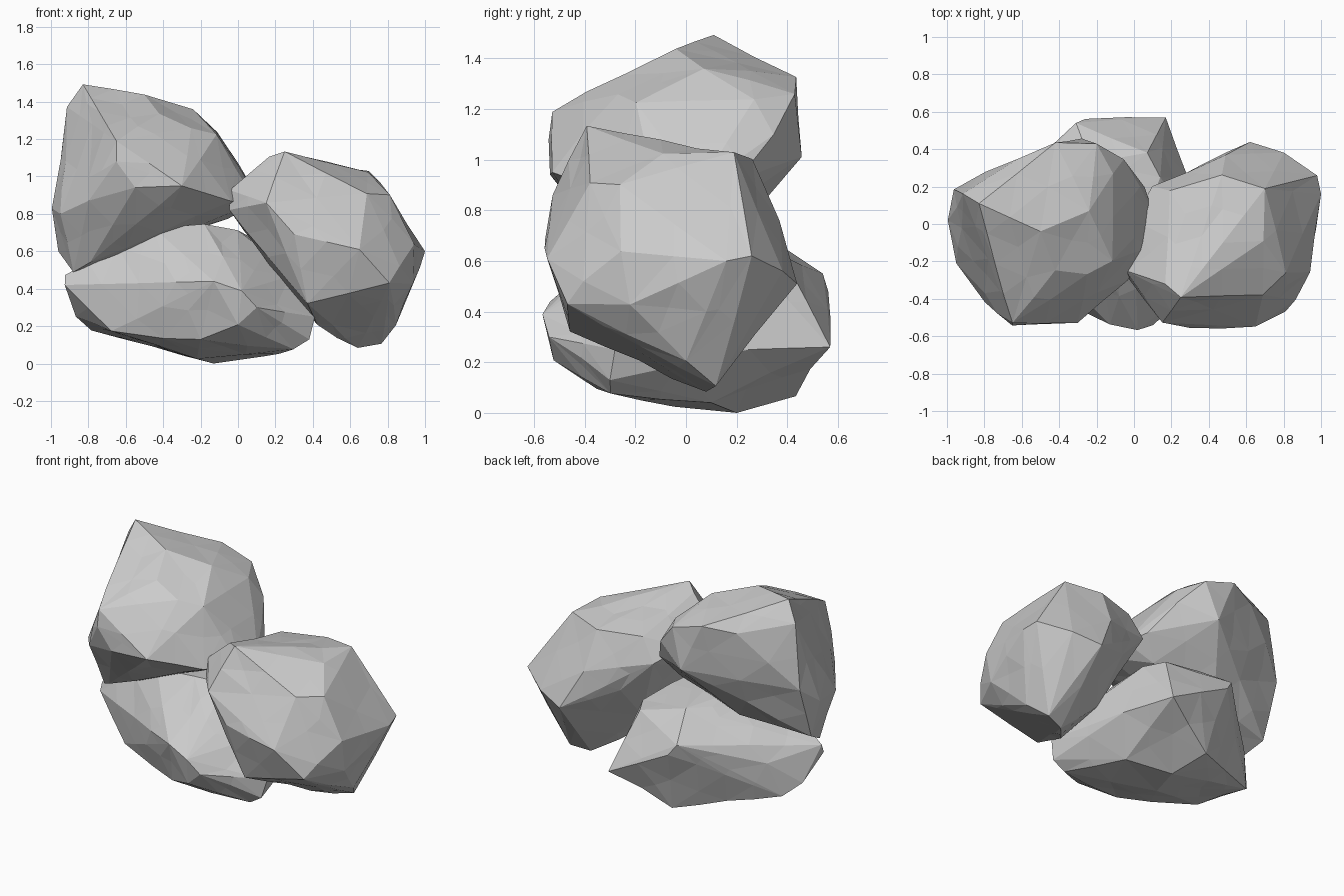
import bpy, bmesh, random
from mathutils import Vector, noise


def rock(name, corners, seed):
    """Chipped boulder: convex hull of its main corners, with slightly uneven faces."""
    random.seed(seed)
    bm = bmesh.new()
    for c in corners:
        bm.verts.new(c)
    bmesh.ops.convex_hull(bm, input=bm.verts[:])
    loose = [v for v in bm.verts if not v.link_faces]
    bmesh.ops.delete(bm, geom=loose, context='VERTS')
    bmesh.ops.dissolve_limit(bm, angle_limit=0.12, verts=bm.verts[:], edges=bm.edges[:])
    bmesh.ops.triangulate(bm, faces=bm.faces[:])
    # break long edges, then roughen the faces a little
    for limit in (0.45, 0.3):
        long_edges = [e for e in bm.edges if e.calc_length() > limit]
        bmesh.ops.subdivide_edges(bm, edges=long_edges, cuts=1)
        bmesh.ops.triangulate(bm, faces=bm.faces[:])
    bm.normal_update()
    offset = Vector((seed * 7.3, seed * 3.1, 0))
    for v in bm.verts:
        v.co += v.normal * (0.014 * noise.noise(v.co * 4 + offset) + random.uniform(-0.006, 0.002))
        v.co.z = max(v.co.z, 0)
        v.co.x = min(max(v.co.x, -1), 1)
    bmesh.ops.recalc_face_normals(bm, faces=bm.faces[:])
    mesh = bpy.data.meshes.new(name)
    bm.to_mesh(mesh)
    bm.free()
    obj = bpy.data.objects.new(name, mesh)
    bpy.context.collection.objects.link(obj)
    return obj


# Upper left boulder
rock("upper_rock", [
    # top ridge
    (-0.83, 0.11, 1.495), (-0.50, -0.04, 1.44), (-0.24, 0.07, 1.36), (-0.22, 0.26, 1.31),
    (-0.42, 0.44, 1.33), (-0.42, -0.25, 1.34), (-0.25, -0.27, 1.26), (-0.11, -0.20, 1.23),
    # front shoulder
    (-0.65, -0.53, 1.19), (-0.65, -0.54, 1.08), (-0.55, -0.54, 0.94), (-0.30, -0.53, 0.95),
    (-0.04, -0.30, 0.87),
    # right end and back
    (0.10, -0.12, 0.86), (0.11, 0.05, 0.89), (0.06, 0.20, 0.91), (-0.05, 0.35, 1.10),
    (-0.11, 0.27, 1.24), (-0.20, 0.43, 1.26), (-0.28, 0.46, 1.01), (-0.62, 0.36, 1.30),
    (-0.60, 0.36, 1.05),
    # left end
    (-0.91, 0.16, 1.37), (-0.97, 0.19, 0.95), (-1.00, 0.02, 0.83), (-0.95, -0.21, 0.80), (-0.80, -0.42, 0.87),
    # underside
    (-0.96, 0.06, 0.60), (-0.88, -0.14, 0.49), (-0.79, -0.22, 0.54), (-0.50, 0.15, 0.66),
    (-0.25, -0.10, 0.71), (-0.05, 0.12, 0.77)], 1)

# Right boulder
rock("right_rock", [
    # top
    (0.25, -0.39, 1.13), (0.17, -0.32, 1.10), (0.24, -0.05, 1.05), (0.19, 0.18, 1.00),
    (0.69, -0.09, 1.02), (0.70, 0.19, 1.03), (0.47, 0.26, 1.00), (0.81, -0.26, 0.90), (0.69, -0.38, 0.91),
    # left end
    (-0.05, -0.25, 0.93), (-0.05, -0.27, 0.82), (0.00, 0.02, 0.92), (0.10, 0.20, 0.85),
    # front
    (0.15, -0.53, 0.86), (0.30, -0.56, 0.69), (0.65, -0.55, 0.61), (0.37, -0.46, 0.32),
    (0.81, -0.47, 0.43), (0.87, -0.41, 0.52),
    # right end
    (0.95, -0.26, 0.64), (1.0, 0.16, 0.60), (0.98, 0.26, 0.62), (0.93, -0.22, 0.43),
    # back
    (0.62, 0.44, 0.51), (0.80, 0.38, 0.56), (0.49, 0.37, 0.76), (0.30, 0.26, 0.64),
    # underside
    (0.64, 0.08, 0.08), (0.77, 0.12, 0.10), (0.85, 0.00, 0.20), (0.42, -0.18, 0.20),
    (0.30, 0.02, 0.38)], 2)

# Lower boulder
rock("lower_rock", [
    # top
    (-0.18, -0.20, 0.75), (-0.45, -0.20, 0.72), (0.00, -0.12, 0.72), (-0.23, 0.33, 0.70),
    (0.07, 0.38, 0.62), (0.14, 0.25, 0.62), (-0.65, -0.17, 0.63),
    # left end
    (-0.92, -0.10, 0.47), (-0.93, -0.12, 0.42), (-0.87, 0.02, 0.25), (-0.78, 0.11, 0.18),
    (-0.68, -0.22, 0.17), (-0.72, 0.18, 0.40),
    # front
    (-0.30, -0.44, 0.40), (-0.13, -0.54, 0.44), (0.02, -0.57, 0.39), (0.10, -0.54, 0.30),
    (0.00, -0.52, 0.21), (-0.20, -0.40, 0.13), (-0.40, -0.32, 0.13),
    # right end
    (0.15, -0.15, 0.60), (0.28, -0.20, 0.47), (0.28, 0.05, 0.46), (0.41, -0.28, 0.25), (0.38, -0.30, 0.13),
    (0.30, -0.30, 0.07), (0.29, 0.25, 0.25),
    # back
    (-0.31, 0.54, 0.55), (-0.26, 0.56, 0.48), (0.17, 0.57, 0.26), (-0.20, 0.43, 0.07),
    # base
    (-0.13, 0.20, 0.0), (-0.22, -0.05, 0.02), (0.15, 0.10, 0.04), (-0.50, 0.08, 0.09)], 3)
